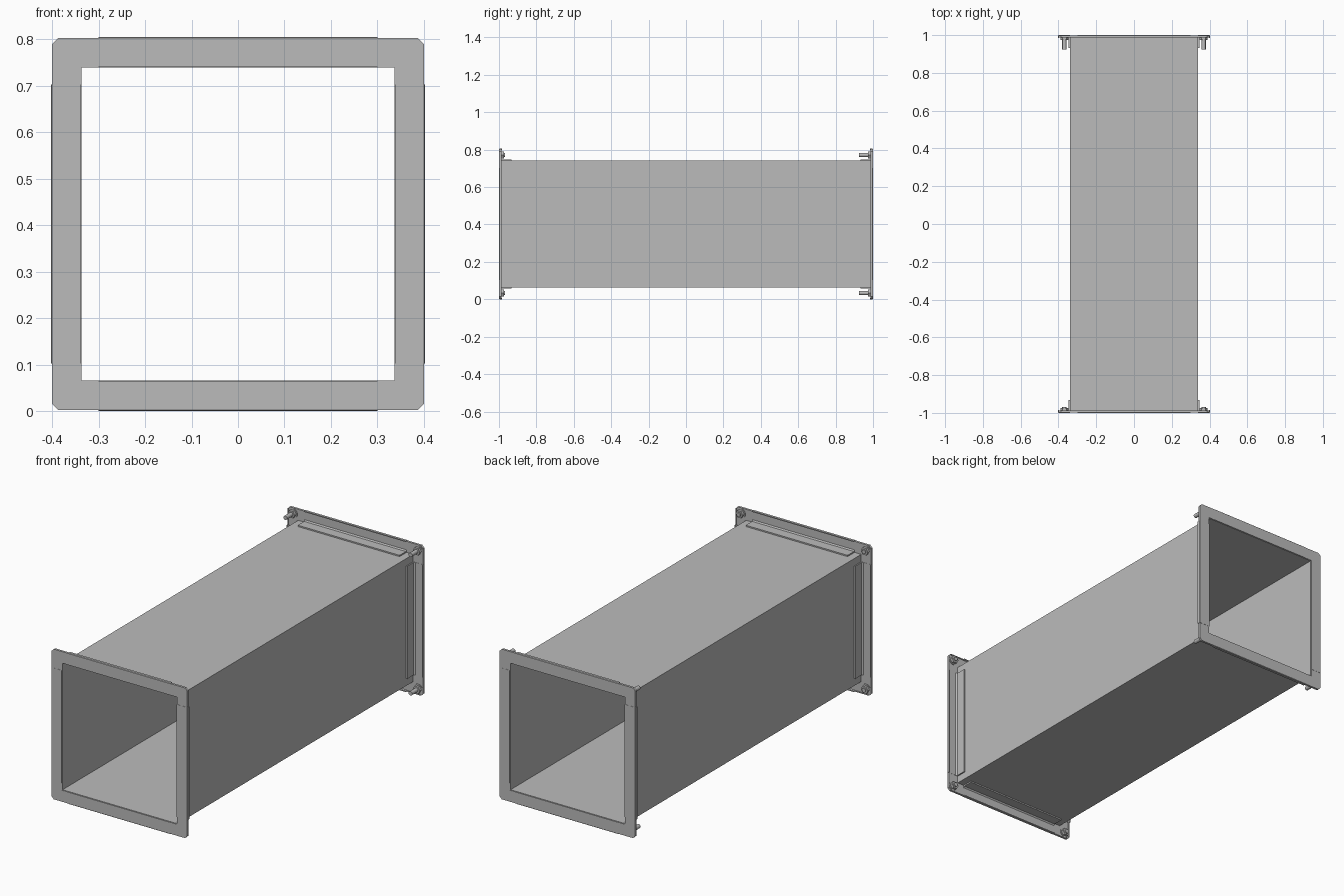
import bpy, bmesh, math
from mathutils import Vector

cube = bpy.data.objects.get("Cube")
if cube:
    bpy.data.objects.remove(cube, do_unlink=True)

CZ = 0.4025     # height of the duct axis
HALF = 0.339    # half width of the duct

steel = bpy.data.materials.new("galvanised grey")
steel.use_nodes = True
GREY = (0.5, 0.5, 0.5, 1)
steel.diffuse_color = GREY
steel.node_tree.nodes["Principled BSDF"].inputs["Base Color"].default_value = GREY


def prism(name, outline, start, end, place):
    """Extrude an outline from start to end; place maps (a, b, c) to the model."""
    bm = bmesh.new()
    rings = [[bm.verts.new(place(a, b, c)) for a, b in outline] for c in (start, end)]
    count = len(outline)
    for ring in rings:
        bm.faces.new(ring)
    for i in range(count):
        j = (i + 1) % count
        bm.faces.new((rings[0][i], rings[0][j], rings[1][j], rings[1][i]))
    bmesh.ops.recalc_face_normals(bm, faces=bm.faces)
    mesh = bpy.data.meshes.new(name)
    bm.to_mesh(mesh)
    bm.free()
    mesh.materials.append(steel)
    obj = bpy.data.objects.new(name, mesh)
    bpy.context.collection.objects.link(obj)
    return obj


def circle(radius, sides, centre):
    return [(centre + radius * math.cos(math.tau * i / sides),
             centre + radius * math.sin(math.tau * i / sides)) for i in range(sides)]


# Duct: four thin walls
T = 0.002
wall = [(HALF, -HALF), (HALF, HALF), (HALF - T, HALF - T), (HALF - T, -HALF + T)]
for k, side in enumerate(("left", "top", "right", "bottom")):
    ca, sa = round(math.cos(k * math.pi / 2)), round(math.sin(k * math.pi / 2))
    prism(f"duct_wall_{side}", wall, -0.996, 0.996,
          lambda a, b, c: Vector((a * ca - b * sa, c, CZ + a * sa + b * ca)))

# Flange bar section: (distance out from duct, depth from the open end)
bar = [(0, 0), (0.061, 0), (0.0635, 0.003), (0.0635, 0.016), (0.058, 0.016),
       (0.055, 0.010), (0.014, 0.010), (0.007, 0.015), (0.007, 0.068), (0, 0.068)]
# Corner plate, its raised rim and the bolt hardware, for one quadrant
plate = [(0.298, HALF), (HALF, HALF), (HALF, 0.298), (0.4, 0.298),
         (0.4, 0.387), (0.387, 0.4), (0.298, 0.4)]
rim = [(0.298, 0.4), (0.387, 0.4), (0.4, 0.387), (0.4, 0.298),
       (0.395, 0.298), (0.395, 0.385), (0.385, 0.395), (0.298, 0.395)]
BOLT = 0.369

for end, sy, shaft in (("front", -1, 0.032), ("back", 1, 0.075)):
    # Four flange bars
    for k, side in enumerate(("left", "top", "right", "bottom")):
        ca, sa = round(math.cos(k * math.pi / 2)), round(math.sin(k * math.pi / 2))

        def along(u, v, c):
            a = HALF + u
            return Vector((a * ca - c * sa, sy * (1 - v), CZ + a * sa + c * ca))
        prism(f"{end}_flange_bar_{side}", bar, -0.3, 0.3, along)

    # Four corners with bolts
    for sx, lr in ((1, "left"), (-1, "right")):
        for sz, ud in ((1, "upper"), (-1, "lower")):
            def corner(a, b, c):
                return Vector((sx * a, sy * (1 - c), CZ + sz * b))
            tag = f"{end}_{ud}_{lr}"
            prism(f"{tag}_corner_plate", plate, 0.001, 0.009, corner)
            prism(f"{tag}_corner_rim", rim, 0.008, 0.013, corner)
            prism(f"{tag}_washer", circle(0.026, 20, BOLT), 0.008, 0.012, corner)
            prism(f"{tag}_nut", circle(0.021, 6, BOLT), 0.011, 0.026, corner)
            bolt = prism(f"{tag}_bolt", circle(0.011, 16, BOLT), 0.008, shaft, corner)
            bolt.data.shade_smooth()
            bolt.data.set_sharp_from_angle(angle=math.radians(35))
